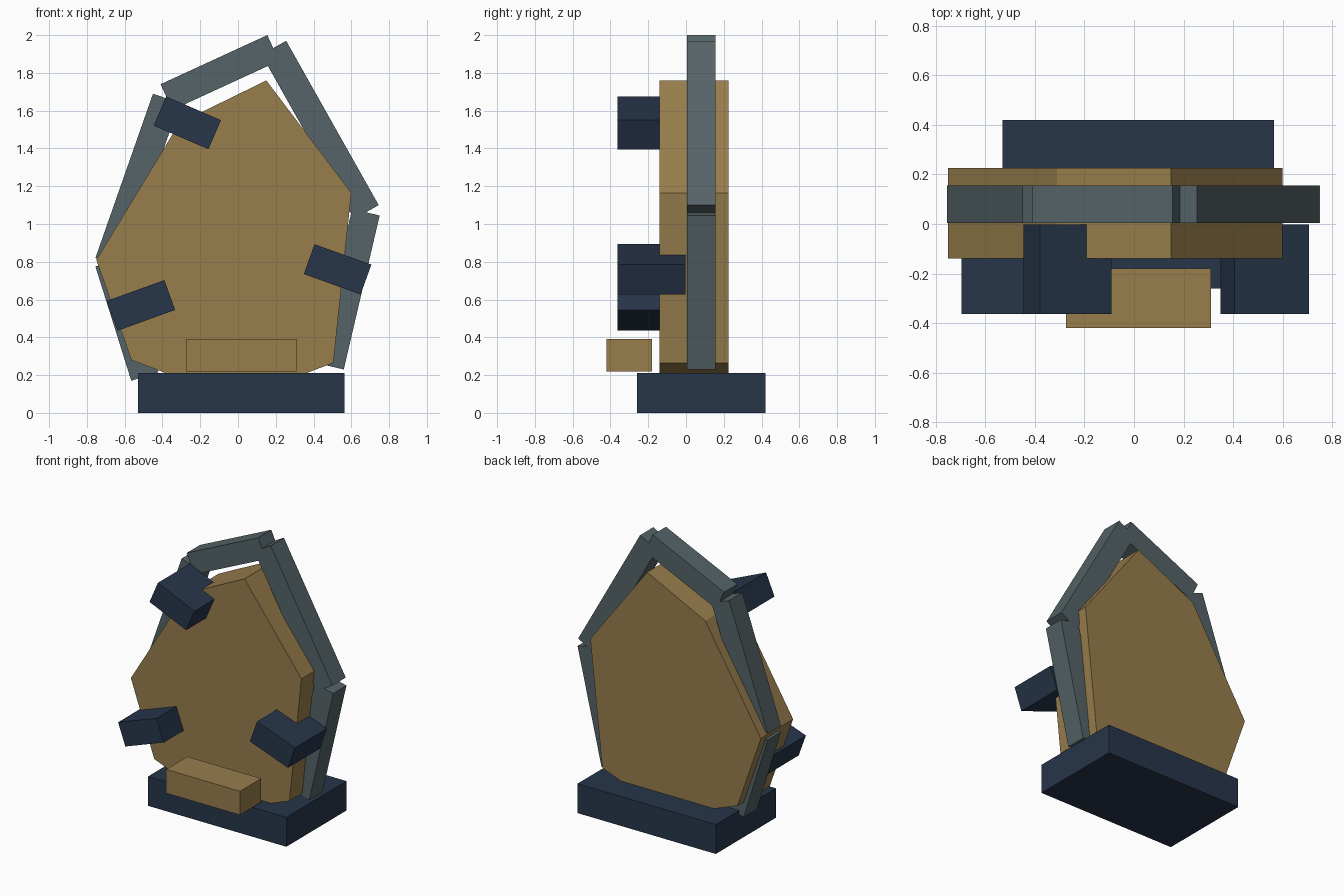
import bpy
import bmesh
from mathutils import Vector

if "Cube" in bpy.data.objects:
    bpy.data.objects.remove(bpy.data.objects["Cube"])


def material(name, rgb):
    m = bpy.data.materials.new(name)
    m.diffuse_color = (*rgb, 1)
    m.use_nodes = True
    m.node_tree.nodes["Principled BSDF"].inputs["Base Color"].default_value = m.diffuse_color
    return m


TAN = material("tan", (0.31, 0.205, 0.072))
NAVY = material("navy", (0.02, 0.036, 0.068))
GREY = material("slate_grey", (0.09, 0.125, 0.135))


def extrude_profile(name, points, y0, y1, mat):
    """Solid from an x-z outline, extruded from y0 to y1."""
    bm = bmesh.new()
    face = bm.faces.new([bm.verts.new((x, y0, z)) for x, z in points])
    ext = bmesh.ops.extrude_face_region(bm, geom=[face])
    moved = [v for v in ext["geom"] if isinstance(v, bmesh.types.BMVert)]
    bmesh.ops.translate(bm, verts=moved, vec=(0, y1 - y0, 0))
    bmesh.ops.recalc_face_normals(bm, faces=bm.faces)
    mesh = bpy.data.meshes.new(name)
    bm.to_mesh(mesh)
    bm.free()
    obj = bpy.data.objects.new(name, mesh)
    bpy.context.collection.objects.link(obj)
    mesh.materials.append(mat)
    return obj


def bar(name, start, end, width, y0, y1, mat):
    """Straight bar lying to the right of the edge start -> end."""
    a, b = Vector(start), Vector(end)
    d = (b - a).normalized()
    side = Vector((d.y, -d.x)) * width
    extrude_profile(name, [a, b, b + side, a + side], y0, y1, mat)


def box(name, x0, x1, y0, y1, z0, z1, mat):
    extrude_profile(name, [(x0, z0), (x1, z0), (x1, z1), (x0, z1)], y0, y1, mat)


# Base plinth and front ledge
box("base", -0.53, 0.565, -0.26, 0.42, 0, 0.21, NAVY)
box("front_ledge", -0.275, 0.31, -0.42, -0.18, 0.22, 0.39, TAN)

# Faceted upright slab
slab = [(0.15, 1.76), (0.60, 1.165), (0.505, 0.265), (0.335, 0.2),
        (-0.355, 0.2), (-0.565, 0.28), (-0.75, 0.81), (-0.31, 1.535)]
extrude_profile("slab", slab, -0.14, 0.225, TAN)

# Frame bars, given by their outer edges, clockwise from the lower left
frame = [((-0.565, 0.17), (-0.755, 0.775)), ((-0.755, 0.82), (-0.45, 1.69)),
         ((-0.41, 1.74), (0.155, 2.0)), ((0.255, 1.97), (0.745, 1.10)),
         ((0.75, 1.045), (0.56, 0.23))]
for i, (a, b) in enumerate(frame):
    bar(f"frame_bar_{i + 1}", a, b, 0.15, 0.005, 0.155, GREY)

# Tilted clamps, given by their top edges
clamps = {"clamp_upper_left": ((-0.38, 1.675), (-0.09, 1.55)),
          "clamp_right": ((0.405, 0.893), (0.706, 0.785)),
          "clamp_lower_left": ((-0.695, 0.593), (-0.39, 0.703))}
for name, (a, b) in clamps.items():
    bar(name, a, b, 0.168, -0.363, -0.003, NAVY)
